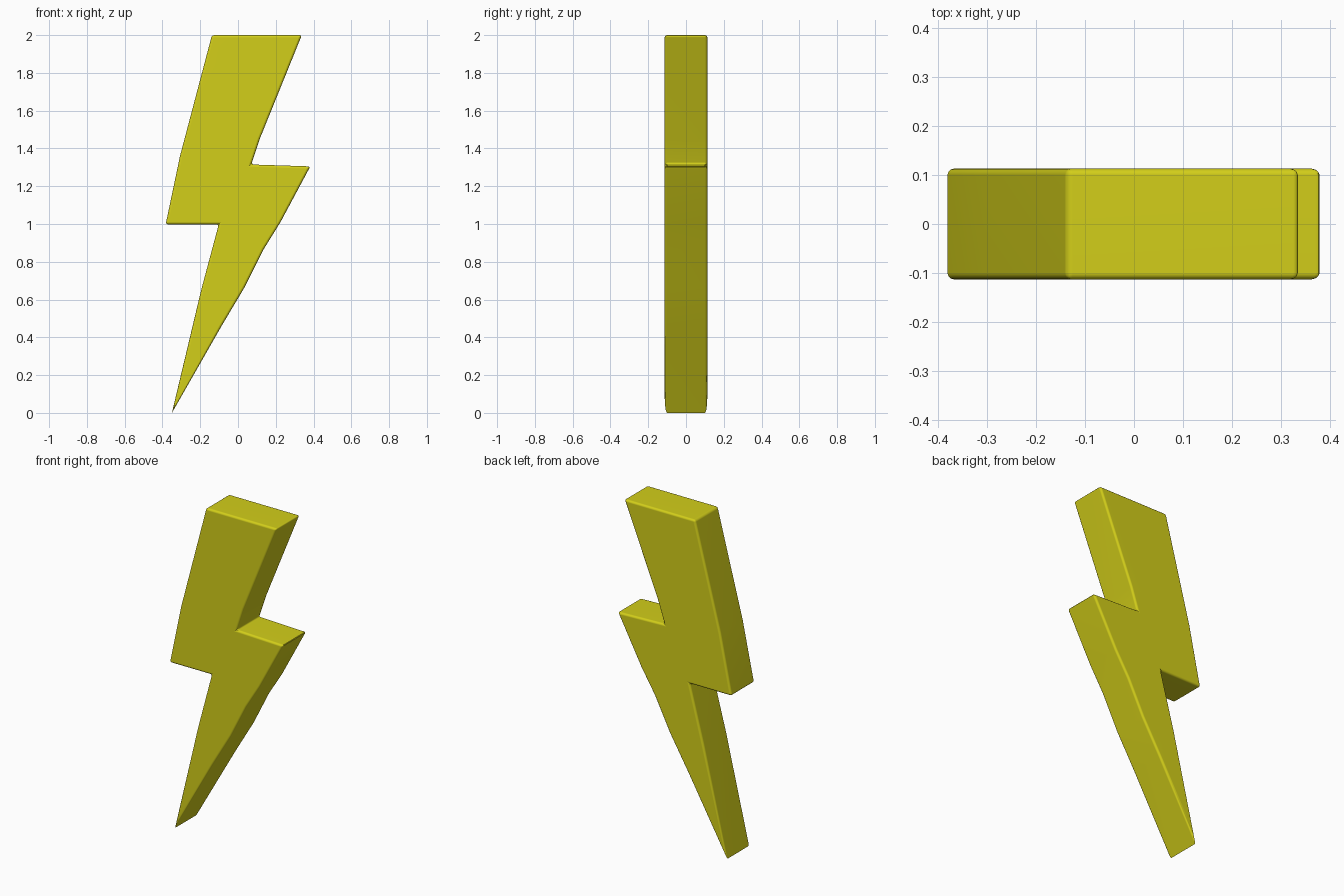
import bpy, bmesh

if "Cube" in bpy.data.objects:
    bpy.data.objects.remove(bpy.data.objects["Cube"])

HALF = 0.113     # half thickness
ROUND = 0.013    # edge rounding

# Bolt outline (x, z), starting at the bottom tip
outline = [(-0.35, 0.0), (-0.09, 0.455), (0.032, 0.66), (0.135, 0.865),
           (0.225, 1.01), (0.383, 1.305), (0.07, 1.315), (0.115, 1.45),
           (0.338, 2.0), (-0.138, 2.0), (-0.307, 1.36), (-0.383, 0.998),
           (-0.102, 0.998), (-0.195, 0.65)]
soft = {0, 1, 2, 3, 4, 7, 10, 13}   # points whose crosswise edge is not rounded

# Extrude the outline front to back
bm = bmesh.new()
front = [bm.verts.new((x, -HALF, z)) for x, z in outline]
back = [bm.verts.new((x, HALF, z)) for x, z in outline]
n = len(outline)
bm.faces.new(front)
bm.faces.new(back[::-1])
for i in range(n):
    j = (i + 1) % n
    bm.faces.new((front[i], back[i], back[j], front[j]))
bmesh.ops.recalc_face_normals(bm, faces=bm.faces)

# Round the rims and the main corners
skip = {bm.edges.get((front[i], back[i])) for i in soft}
edges = [e for e in bm.edges if e not in skip]
bmesh.ops.bevel(bm, geom=edges, offset=ROUND, offset_type='OFFSET',
                segments=3, profile=0.5, affect='EDGES', clamp_overlap=True)

mesh = bpy.data.meshes.new("lightning_bolt")
bm.to_mesh(mesh)
bm.free()
bolt = bpy.data.objects.new("lightning_bolt", mesh)
bpy.context.collection.objects.link(bolt)

# Yellow material
yellow = bpy.data.materials.new("yellow")
yellow.diffuse_color = (0.65, 0.62, 0.01, 1)
yellow.use_nodes = True
yellow.node_tree.nodes["Principled BSDF"].inputs["Base Color"].default_value = yellow.diffuse_color
mesh.materials.append(yellow)

# Smooth rounded edges, flat faces
bpy.context.view_layer.objects.active = bolt
bolt.select_set(True)
bpy.ops.object.shade_smooth_by_angle(angle=0.7)
mod = bolt.modifiers.new("flat_faces", 'WEIGHTED_NORMAL')
mod.keep_sharp = True
